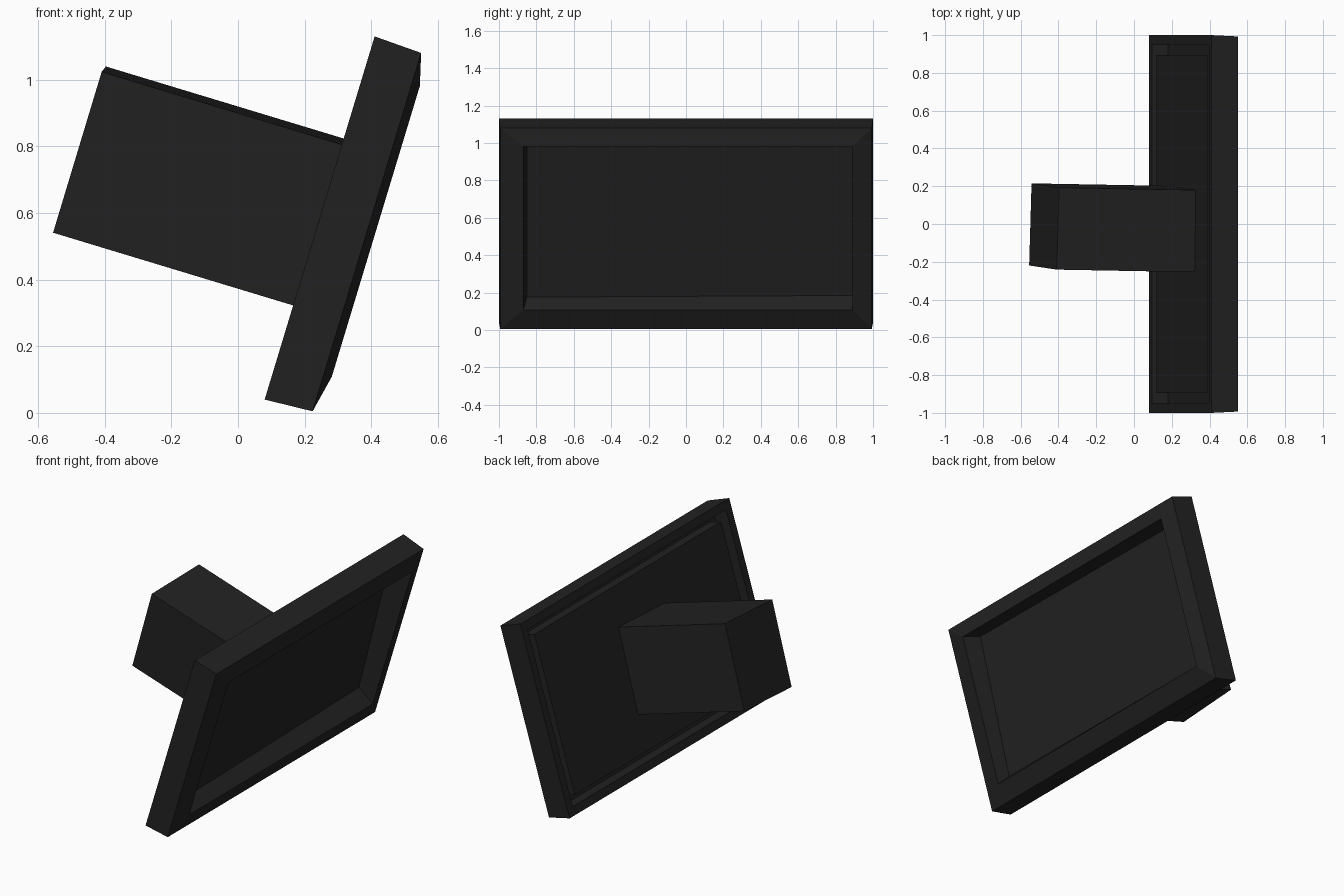
import bpy
import bmesh
from math import radians
from mathutils import Matrix, Vector

if "Cube" in bpy.data.objects:
    bpy.data.objects.remove(bpy.data.objects["Cube"], do_unlink=True)

black = bpy.data.materials.new("matte_black")
black.use_nodes = True
colour = (0.016, 0.016, 0.016, 1)
black.diffuse_color = colour
black.node_tree.nodes["Principled BSDF"].inputs["Base Color"].default_value = colour

# Local axes: x through the screen, y across it, z up along its tilted back
tilt = Matrix.Translation((0.08, 0, 0.04)) @ Matrix.Rotation(radians(16.85), 4, "Y")


def finish(name, bm, matrix):
    bmesh.ops.recalc_face_normals(bm, faces=bm.faces)
    bm.transform(matrix)
    mesh = bpy.data.meshes.new(name)
    bm.to_mesh(mesh)
    bm.free()
    mesh.materials.append(black)
    obj = bpy.data.objects.new(name, mesh)
    bpy.context.collection.objects.link(obj)
    return obj


def rectangle(depth, y0, y1, z0, z1, yaw=0, lean=0):
    """Four corners; yaw and lean skew the depth across and up."""
    return [Vector((depth + yaw * y + lean * (z - z0), y, z))
            for y, z in ((y0, z0), (y1, z0), (y1, z1), (y0, z1))]


# Monitor: loops from the sunken screen, over the rim, to the rear panel
loops = [
    rectangle(0.077, -0.85, 0.89, 0.17, 1.036, -0.018, -0.045),  # screen
    rectangle(0.173, -0.87, 0.89, 0.124, 1.036),                 # front rim
    rectangle(0.148, -0.993, 0.993, 0.008, 1.132),               # front edge
    rectangle(0, -1, 1, 0, 1.139),                               # back edge
    rectangle(0, -0.95, 0.95, 0.05, 1.09),                       # back recess
    rectangle(0.09, -0.95, 0.95, 0.05, 1.09),
    rectangle(0.09, -0.895, 0.895, 0.10, 1.04),                  # rear panel
    rectangle(0.01, -0.895, 0.895, 0.10, 1.04),
]
bm = bmesh.new()
rings = [[bm.verts.new(p) for p in loop] for loop in loops]
for a, b in zip(rings, rings[1:]):
    for i in range(4):
        j = (i + 1) % 4
        bm.faces.new((a[i], a[j], b[j], b[i]))
bm.faces.new(rings[0])
bm.faces.new(rings[-1])
finish("monitor_frame", bm, tilt)

# Rear housing: a box set very slightly askew
bm = bmesh.new()
bmesh.ops.create_cube(bm, size=1)
bm.transform(Matrix.Diagonal((0.775, 0.435, 0.505, 1)))
skew = (Matrix.Translation((-0.362, -0.02, 0.557))
        @ Matrix.Rotation(radians(-1), 4, "Z")
        @ Matrix.Rotation(radians(2.5), 4, "X"))
finish("rear_housing", bm, tilt @ skew)
